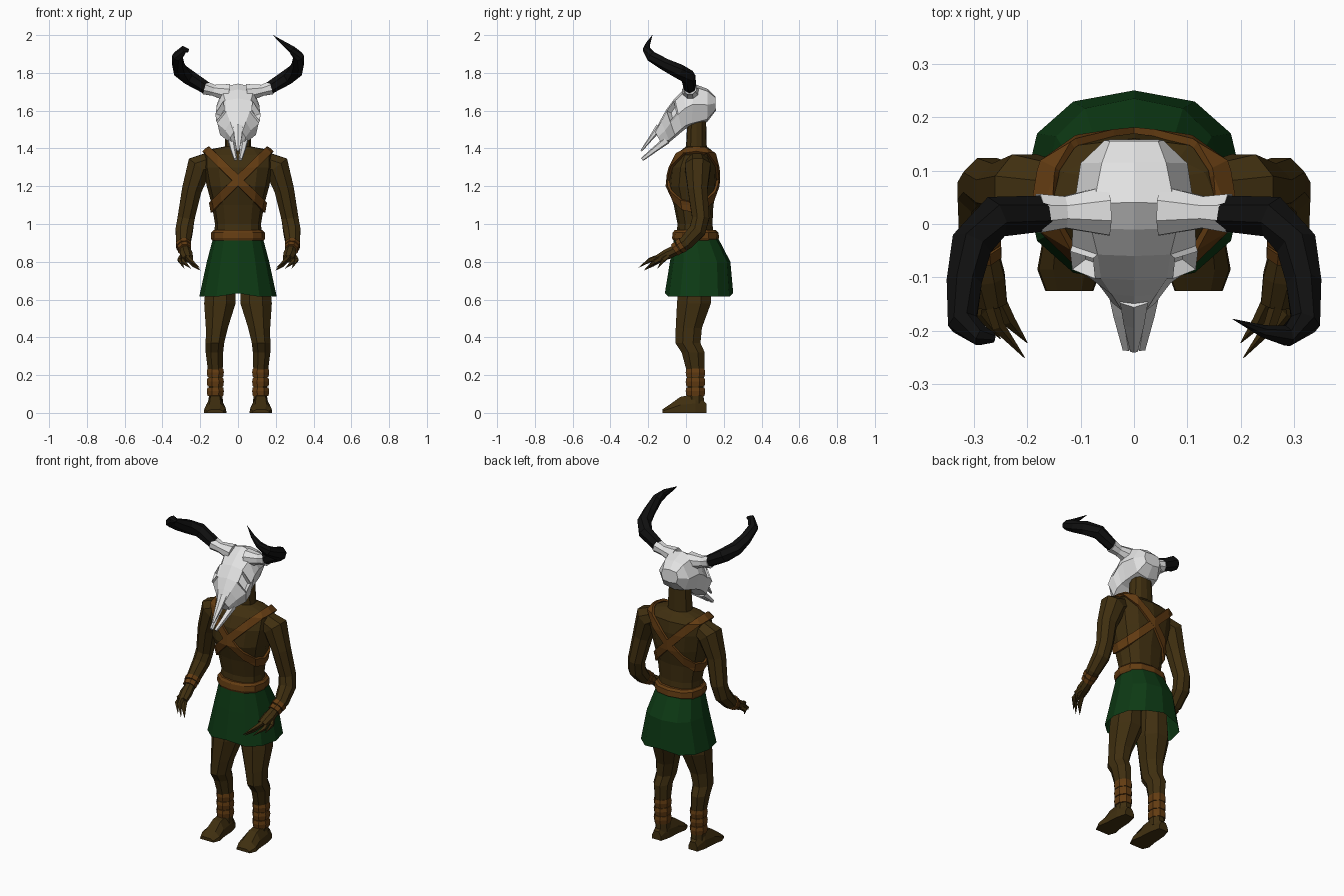
import bpy, bmesh, math
from mathutils import Vector as V

if "Cube" in bpy.data.objects:
    bpy.data.objects.remove(bpy.data.objects["Cube"])


def material(name, rgb):
    m = bpy.data.materials.new(name)
    m.diffuse_color = (*rgb, 1)
    m.use_nodes = True
    m.node_tree.nodes["Principled BSDF"].inputs["Base Color"].default_value = m.diffuse_color
    return m


SKIN = material("dark brown skin", (0.05, 0.028, 0.005))
LEATHER = material("brown leather", (0.125, 0.045, 0.006))
CLOTH = material("green cloth", (0.004, 0.042, 0.007))
BONE = material("white bone", (0.76, 0.76, 0.76))
HORN = material("black horn", (0.005, 0.005, 0.005))


def loft(rings, cap=True):
    """Skin a list of equal-length point rings into a bmesh."""
    bm = bmesh.new()
    vs = [[bm.verts.new(p) for p in r] for r in rings]
    n = len(vs[0])
    for a, b in zip(vs, vs[1:]):
        for i in range(n):
            j = (i + 1) % n
            bm.faces.new((a[i], a[j], b[j], b[i]))
    if cap:
        bm.faces.new(vs[0])
        bm.faces.new(vs[-1])
    bmesh.ops.remove_doubles(bm, verts=bm.verts, dist=0.0003)
    bmesh.ops.recalc_face_normals(bm, faces=bm.faces)
    return bm


def finish(name, bm, mat):
    me = bpy.data.meshes.new(name)
    bm.to_mesh(me)
    bm.free()
    me.materials.append(mat)
    ob = bpy.data.objects.new(name, me)
    bpy.context.collection.objects.link(ob)
    return ob


def tube(name, mat, pts, s=1, n=8, ref=(1, 0, 0), level=False):
    """Tube through (x, y, z, ru, rv) points; s = -1 mirrors it in x."""
    P = [V(p[:3]) for p in pts]
    rings = []
    for i, p in enumerate(pts):
        d = (P[min(i + 1, len(P) - 1)] - P[max(i - 1, 0)]).normalized()
        if level:
            d = V((0, 0, 1))
        u = (V(ref) - d * d.dot(V(ref))).normalized()
        w = d.cross(u)
        ring = []
        for k in range(n):
            t = 2 * math.pi * (k + 0.5) / n
            q = P[i] + u * math.cos(t) * p[3] + w * math.sin(t) * p[-1]
            ring.append((q.x * s, q.y, q.z))
        rings.append(ring)
    return finish(name, loft(rings), mat)


def level_ring(z, rx, front, back, n=12, e=0.85):
    """Horizontal rounded ring between a front and a back y."""
    cy, ry = (front + back) / 2, (back - front) / 2
    f = lambda a: math.copysign(abs(a) ** e, a) if abs(a) > 1e-6 else 0
    return [(rx * f(math.sin(2 * math.pi * k / n)),
             cy - ry * f(math.cos(2 * math.pi * k / n)), z) for k in range(n)]


# Torso and neck
TORSO = [(0.88, .13, -.055, .155), (1.0, .122, -.045, .14), (1.1, .138, -.065, .145),
         (1.2, .165, -.095, .165), (1.3, .185, -.085, .17), (1.365, .185, -.055, .16),
         (1.395, .15, -.02, .13), (1.41, .07, 0, .11), (1.6, .058, .01, .105)]


def torso(g=0):
    return loft([level_ring(z + (g if z > 1.3 else 0), rx + g, f - g, b + g)
                 for z, rx, f, b in TORSO])


finish("torso", torso(), SKIN)

# Crossed straps: slices of a slightly inflated torso
for s, side in ((1, "left"), (-1, "right")):
    bm = torso(0.013)
    no = V((s * 0.70, 0, 0.72)).normalized()
    for k in (1, -1):
        bmesh.ops.bisect_plane(bm, geom=bm.verts[:] + bm.edges[:] + bm.faces[:],
                               plane_co=V((0, 0, 1.232)) + no * 0.022 * k,
                               plane_no=no * k, clear_outer=True)
    strap = finish(side + "_chest_strap", bm, LEATHER)
    mod = strap.modifiers.new("thickness", "SOLIDIFY")
    mod.thickness = 0.014

# Belt and skirt
finish("belt", loft([level_ring(.912, .138, -.068, .168), level_ring(.925, .144, -.074, .175),
                     level_ring(.955, .142, -.07, .172), level_ring(.967, .13, -.06, .16)]), LEATHER)
skirt = [level_ring(.925, .132, -.062, .17), level_ring(.8, .165, -.085, .235),
         level_ring(.615, .205, -.112, .25)]
skirt[2] = [(x, y, z + (.018 if abs(x) < .02 else 0)) for x, y, z in skirt[2]]
finish("skirt", loft(skirt, cap=False), CLOTH)

for s, side in ((1, "left"), (-1, "right")):
    # Legs, ankle wraps and feet
    tube(side + "_leg", SKIN, [
        (.09, .05, .74, .08, .09), (.096, .042, .58, .09, .097), (.112, .015, .45, .063, .075),
        (.122, .01, .37, .053, .072), (.125, .038, .32, .05, .066), (.12, .05, .22, .042, .05),
        (.118, .05, .12, .038, .045), (.118, .05, .04, .042, .05)], s, level=True)
    for i, z in enumerate((.215, .165, .115)):
        tube(f"{side}_ankle_wrap_{i + 1}", LEATHER, [
            (.12, .05, z + .02, .045, .052), (.12, .05, z, .049, .056),
            (.12, .05, z - .025, .045, .052)], s, level=True)
    foot = [(.108, .03, .05), (.05, .045, .1), (-.03, .05, .085), (-.085, .06, .045), (-.125, .045, .018)]
    finish(side + "_foot", loft([[(s * (.121 + x * w), y, z * h) for x, z in
                                  ((-1, 0), (1, 0), (.95, .5), (.5, 1), (-.5, 1), (-.95, .5))]
                                 for y, w, h in foot]), SKIN)

    # Arms, wrist wraps, hands and claws
    tube(side + "_arm", SKIN, [
        (.13, .06, 1.335, .055), (.205, .062, 1.305, .074), (.245, .062, 1.18, .056),
        (.275, .078, 1.03, .049), (.285, .06, .965, .049), (.29, 0, .90, .041),
        (.28, -.06, .86, .03), (.275, -.1, .84, .036, .03), (.265, -.15, .815, .03, .022)], s)
    for i, t in enumerate((0, .5)):
        c = V((.289, -.015, .892)).lerp(V((.281, -.065, .86)), t)
        tube(f"{side}_wrist_wrap_{i + 1}", LEATHER, [
            (*c, .043 - .008 * t), (c.x - .003, c.y - .02, c.z - .013, .041 - .008 * t)], s)
    claws = [((.275, -.13, .83), (.255, -.19, .81), (.205, -.25, .77)),
             ((.26, -.13, .815), (.235, -.18, .785), (.2, -.222, .755)),
             ((.285, -.12, .825), (.29, -.165, .80), (.25, -.215, .765)),
             ((.29, -.085, .84), (.31, -.12, .81), (.285, -.15, .765))]
    for i, (a, b, c) in enumerate(claws):
        tube(f"{side}_finger_{i + 1}", SKIN, [(*a, .015), (*b, .013), (*c, .001)], s, n=5)

    # Horns: one whole, one snapped off
    tube(side + "_horn_stalk", BONE, [(.05, .025, 1.695, .05), (.13, .022, 1.708, .032),
                                      (.178, .02, 1.722, .039)], s, n=8, ref=(0, 0, 1))
    horn = [(.165, .02, 1.72, .034), (.262, .012, 1.778, .041), (.305, -.04, 1.81, .04),
            (.318, -.11, 1.845, .034), (.32, -.185, 1.888, .029), (.285, -.21, 1.925, .02)]
    if s == 1:
        horn += [(.24, -.2, 1.957, .012), (.185, -.178, 2.0, .0005)]
    else:
        horn += [(.262, -.213, 1.918, .009)]
    tube(side + "_horn", HORN, horn, s, n=7, ref=(0, 0, 1))

    # Forked upper jaw
    tube(side + "_jaw_prong", BONE, [(.035, -.1, 1.445, .022), (.026, -.165, 1.395, .016),
                                     (.013, -.232, 1.342, .01)], s, n=5)

# Skull: sections of (top y, top z, bottom y, bottom z, top/middle/bottom half-widths)
SKULL = [(.155, 1.675, .158, 1.60, .045, .055, .045), (.115, 1.715, .112, 1.54, .06, .1, .07),
         (.04, 1.743, .03, 1.515, .075, .112, .085), (-.01, 1.712, 0, 1.505, .08, .115, .09),
         (-.06, 1.665, -.02, 1.49, .068, .116, .1), (-.105, 1.605, -.055, 1.46, .062, .11, .095),
         (-.135, 1.55, -.085, 1.435, .042, .068, .06), (-.165, 1.49, -.13, 1.425, .022, .04, .035)]
rings = []
for ty, tz, by, bz, wt, wm, wb in SKULL:
    t, b = V((0, ty, tz)), V((0, by, bz))
    half = [(wt, .07), (wm, .48), (wb, .92)]
    pts = [t] + [t.lerp(b, f) + V((w, 0, 0)) for w, f in half] + [b]
    rings.append(pts + [V((-p.x, p.y, p.z)) for p in pts[3:0:-1]])
bm = loft(rings)
# Eye sockets: raised rim, then sunk face
for s in (1, -1):
    eye = V((s * .09, -.072, 1.59))
    f = min(bm.faces, key=lambda q: (q.calc_center_median() - eye).length)
    bmesh.ops.inset_individual(bm, faces=[f], thickness=.006, depth=.01)
    bmesh.ops.inset_individual(bm, faces=[f], thickness=.009, depth=-.03)
finish("skull", bm, BONE)

# Nose bone over the nasal gap
tube("nose_bone", BONE, [(0, -.14, 1.515, .03, .02), (0, -.185, 1.455, .022, .012),
                         (0, -.237, 1.387, .008, .005)], n=6)
